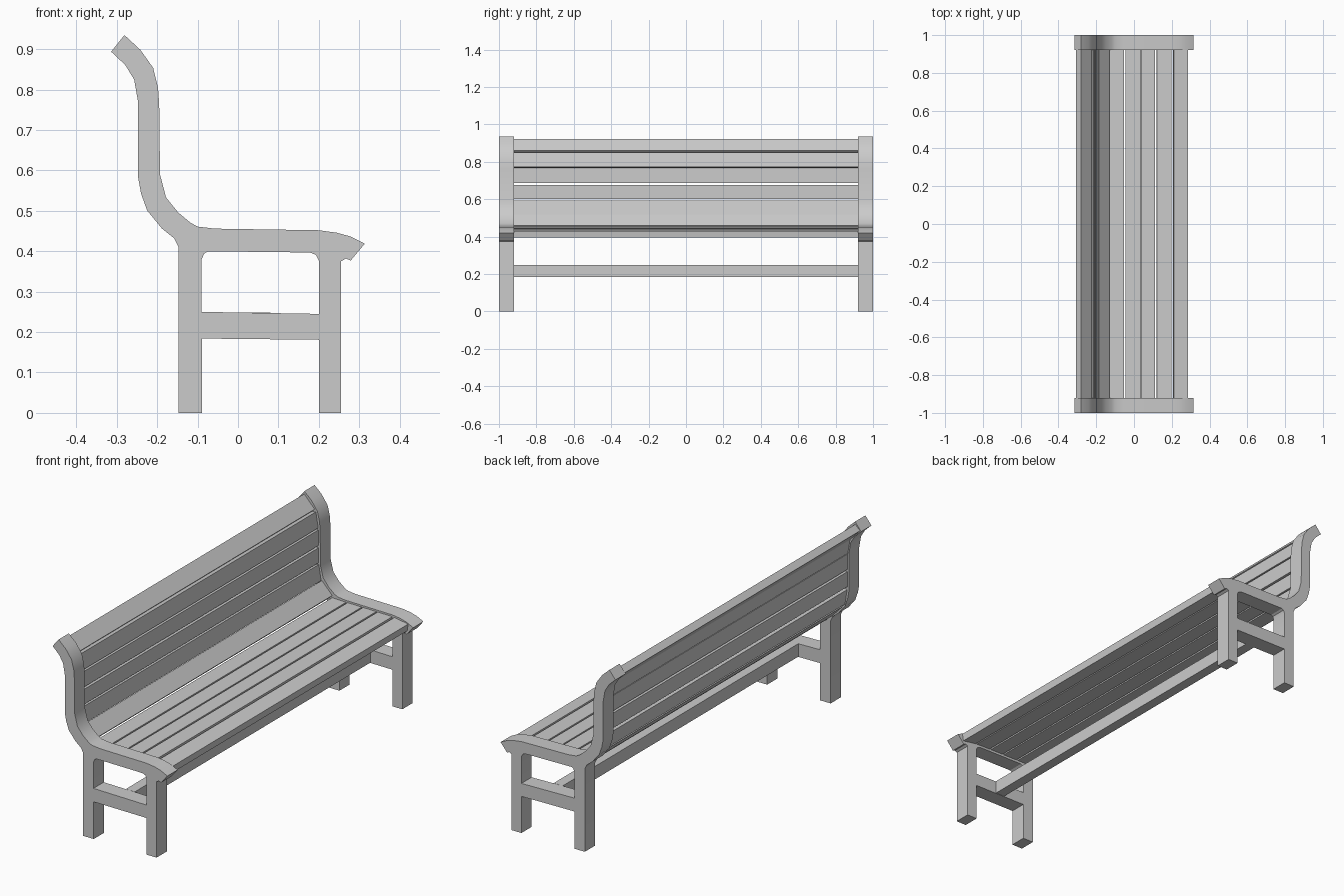
import bpy, bmesh, math

if "Cube" in bpy.data.objects:
    bpy.data.objects.remove(bpy.data.objects["Cube"])

# Side frame profile (x, z): outer outline and the opening above the rail
OUTER = [(-.281, .935), (-.314, .894), (-.279, .861), (-.257, .825), (-.247, .768),
         (-.247, .582), (-.240, .543), (-.225, .501), (-.188, .456), (-.158, .432),
         (-.147, .41), (-.147, 0), (-.089, 0), (-.089, .184), (.2, .181), (.2, 0),
         (.255, 0), (.255, .375), (.267, .382), (.279, .377), (.314, .419),
         (.277, .437), (.244, .446), (.2, .452), (-.057, .456), (-.1, .461),
         (-.118, .471), (-.148, .496), (-.178, .533), (-.193, .59), (-.195, .763),
         (-.198, .805), (-.21, .854), (-.242, .899)]
HOLE = [(-.09, .25), (-.09, .38), (-.084, .394), (-.074, .4), (.178, .397),
        (.193, .391), (.2, .377), (.2, .245)]

# Slat centre lines (x, z, x, z), from the top of the back to the seat front
SLATS = [(-.295, .909, -.238, .848), (-.236, .846, -.223, .77),
         (-.222, .764, -.221, .687), (-.221, .676, -.221, .602),
         (-.220, .590, -.207, .514), (-.198, .507, -.142, .447),
         (-.130, .431, -.053, .429), (-.045, .429, .033, .428),
         (.040, .428, .112, .427), (.120, .427, .199, .425),
         (.208, .424, .284, .412)]
INNER = 0.92   # half length between the frames


def side_frame(name, y):
    curve = bpy.data.curves.new(name, 'CURVE')
    curve.dimensions, curve.fill_mode, curve.extrude = '2D', 'BOTH', 0.04
    for pts in (OUTER, HOLE):
        s = curve.splines.new('POLY')
        s.points.add(len(pts) - 1)
        for p, (x, z) in zip(s.points, pts):
            p.co = (x, z, 0, 1)
        s.use_cyclic_u = True
    ob = bpy.data.objects.new(name, curve)
    bpy.context.collection.objects.link(ob)
    ob.rotation_euler.x = math.pi / 2
    ob.location.y = y
    bpy.ops.object.select_all(action='DESELECT')
    ob.select_set(True)
    bpy.context.view_layer.objects.active = ob
    bpy.ops.object.convert(target='MESH')
    ob = bpy.context.object
    bm = bmesh.new()
    bm.from_mesh(ob.data)
    bmesh.ops.remove_doubles(bm, verts=bm.verts, dist=1e-5)
    bmesh.ops.recalc_face_normals(bm, faces=bm.faces)
    bm.to_mesh(ob.data)
    bm.free()
    bpy.ops.object.shade_smooth_by_angle(angle=math.radians(30))


def beam(name, x0, z0, x1, z1, thick):
    bpy.ops.mesh.primitive_cube_add(size=1, location=((x0 + x1) / 2, 0, (z0 + z1) / 2))
    ob = bpy.context.object
    ob.name = name
    ob.scale = (math.hypot(x1 - x0, z1 - z0), 2 * INNER, thick)
    ob.rotation_euler.y = -math.atan2(z1 - z0, x1 - x0)


# Two end frames
side_frame("left_side_frame", -0.96)
side_frame("right_side_frame", 0.96)

# Back and seat slats
for i, s in enumerate(SLATS):
    beam(f"back_slat_{i + 1}" if i < 6 else f"seat_slat_{i - 5}", *s, 0.036)

# Long stretcher joining the lower rails
beam("stretcher", .03, .216, .08, .216, 0.064)
